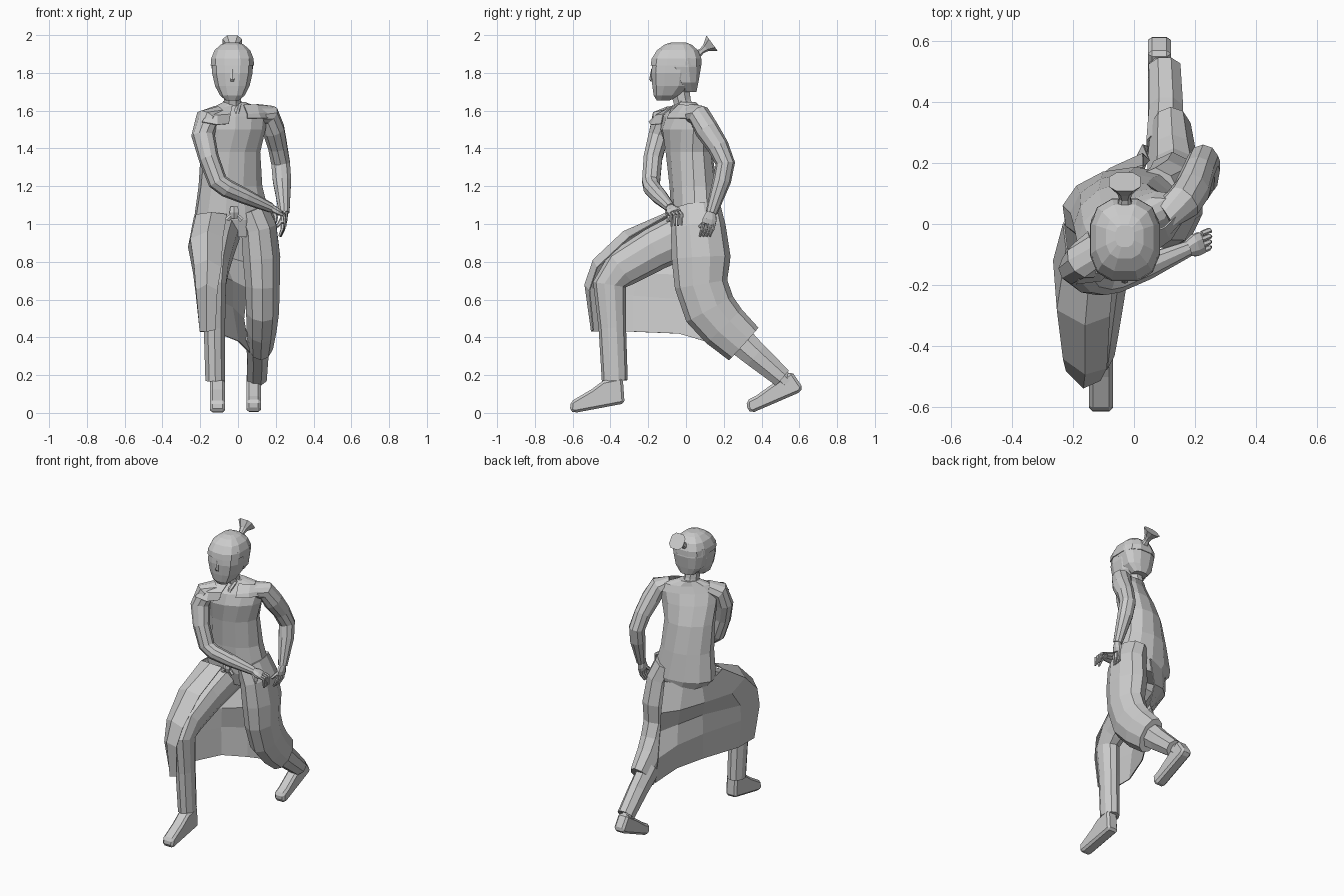
import bpy, bmesh, math
from mathutils import Vector, Matrix


def finish(name, bm):
    bmesh.ops.recalc_face_normals(bm, faces=bm.faces)
    me = bpy.data.meshes.new(name)
    bm.to_mesh(me)
    bm.free()
    ob = bpy.data.objects.new(name, me)
    bpy.context.collection.objects.link(ob)
    return ob


def loft(name, secs, n=10, ref=(1, 0, 0), flat=False, yaws=None, square=1.0):
    """Closed tube through sections (x, y, z, half_width, half_depth)."""
    bm = bmesh.new()
    ps = [Vector(s[:3]) for s in secs]
    rings = []
    for i, s in enumerate(secs):
        t = Vector((0, 0, 1))
        if not flat:
            t = (ps[min(i + 1, len(ps) - 1)] - ps[max(i - 1, 0)]).normalized()
        r = Vector(ref)
        if yaws:
            r = Matrix.Rotation(math.radians(yaws[i]), 3, 'Z') @ r
        u = (r - t * r.dot(t)).normalized()
        v = t.cross(u)
        ring = []
        for k in range(n):
            a = 2 * math.pi * (k + 0.5) / n
            c, d = (math.copysign(abs(q) ** square, q) for q in (math.cos(a), math.sin(a)))
            ring.append(bm.verts.new(ps[i] + u * s[3] * 1.04 * c + v * s[4] * 1.04 * d))
        rings.append(ring)
    for a, b in zip(rings, rings[1:]):
        for k in range(n):
            bm.faces.new((a[k], a[(k + 1) % n], b[(k + 1) % n], b[k]))
    bm.faces.new(rings[0])
    bm.faces.new(rings[-1])
    return finish(name, bm)


def sheet(name, cols, thick=0.006):
    """Cloth surface through a grid of points, given thickness."""
    bm = bmesh.new()
    g = [[bm.verts.new(p) for p in c] for c in cols]
    for a, b in zip(g, g[1:]):
        for k in range(len(a) - 1):
            bm.faces.new((a[k], a[k + 1], b[k + 1], b[k]))
    ob = finish(name, bm)
    m = ob.modifiers.new("thickness", 'SOLIDIFY')
    m.thickness, m.offset = thick, 0
    return ob


def prism(name, prof, x, hw):
    """Side profile (y, z) extruded across x with chamfered edges."""
    bm = bmesh.new()
    f = bm.faces.new([bm.verts.new((x - hw, y, z)) for y, z in prof])
    r = bmesh.ops.extrude_face_region(bm, geom=[f])
    bmesh.ops.translate(bm, vec=(2 * hw, 0, 0),
                        verts=[e for e in r["geom"] if isinstance(e, bmesh.types.BMVert)])
    ob = finish(name, bm)
    m = ob.modifiers.new("chamfer", 'BEVEL')
    m.width, m.segments = 0.014, 1
    return ob


def hand(name, wrist, knuckle, tip, spread, thumb):
    w, k, t, s = map(Vector, (wrist, knuckle, tip, spread))
    ref = s.normalized()
    mid = w.lerp(k, 0.6)
    loft(name + "_palm", [(*w, .024, .02), (*mid, .038, .02), (*k, .037, .015)], 8, ref)
    bend = k + (k - w).normalized() * 0.028
    for i in range(4):
        o = s * (i - 1.5)
        loft(f"{name}_finger_{i + 1}", [(*(k + o), .009, .01), (*(bend + o), .009, .009),
                                        (*(t + o * 0.9), .006, .006)], 6, ref)
    th = Vector(thumb)
    loft(name + "_thumb", [(*w.lerp(k, .3), .012, .012), (*mid.lerp(th, .6), .011, .011),
                           (*th, .007, .007)], 6, ref)


# torso of the coat, twisted at the shoulders
loft("coat_torso", [
    (-.01, .06, .93, .14, .10), (-.03, .055, 1.02, .20, .125), (-.04, .04, 1.2, .165, .12),
    (-.04, .015, 1.38, .155, .115), (-.02, -.01, 1.5, .17, .105), (-.01, -.01, 1.57, .18, .08),
    (-.01, 0, 1.615, .14, .055), (-.02, 0, 1.645, .06, .045)],
    12, flat=True, yaws=[8, 8, 12, 18, 26, 30, 30, 30])

# head, face, hair and topknot
loft("neck", [(-.025, 0, 1.58, .052, .05), (-.03, -.02, 1.65, .046, .048),
              (-.03, -.04, 1.74, .05, .055)], 8)
loft("face", [
    (-.03, -.12, 1.655, .035, .035), (-.03, -.1, 1.68, .064, .07), (-.03, -.077, 1.73, .09, .1),
    (-.03, -.072, 1.8, .106, .11), (-.03, -.065, 1.88, .106, .11)], 12, flat=True, square=.75)
loft("nose", [(-.03, -.18, 1.82, .008, .004), (-.03, -.187, 1.765, .012, .008),
              (-.03, -.18, 1.755, .01, .006)], 6, flat=True)
loft("hair_back", [
    (-.03, .02, 1.7, .05, .035), (-.03, .0, 1.75, .092, .065), (-.03, -.02, 1.83, .109, .098),
    (-.03, -.028, 1.88, .109, .098)], 12, flat=True, square=.8)
loft("hair_cap", [
    (-.03, -.052, 1.84, .113, .133), (-.03, -.05, 1.875, .111, .13), (-.03, -.045, 1.92, .093, .107),
    (-.03, -.042, 1.95, .06, .07), (-.03, -.04, 1.962, .03, .035)], 12, flat=True, square=.75)
loft("topknot", [(-.03, .045, 1.885, .03, .026), (-.03, .085, 1.917, .018, .015),
                 (-.03, .105, 1.933, .025, .022), (-.03, .138, 1.957, .052, .052)],
     8, square=.7)

# arms
loft("bent_arm", [
    (-.11, -.07, 1.575, .06, .05), (-.165, -.12, 1.555, .064, .06), (-.185, -.145, 1.47, .054, .06),
    (-.155, -.175, 1.35, .05, .052), (-.108, -.185, 1.225, .048, .05), (-.06, -.18, 1.19, .045, .047),
    (.04, -.14, 1.145, .042, .04), (.175, -.082, 1.085, .026, .025)], 10, ref=(0, 1, 0))
loft("hanging_arm", [
    (.1, .03, 1.585, .05, .05), (.16, .07, 1.575, .06, .058), (.188, .11, 1.5, .058, .062),
    (.21, .17, 1.41, .051, .055), (.226, .208, 1.32, .05, .05), (.233, .19, 1.23, .049, .047),
    (.245, .135, 1.06, .028, .03)], 10)
hand("crossed_hand", (.17, -.083, 1.087), (.222, -.06, 1.06), (.25, -.05, .99),
     (0, .019, .002), (.2, -.1, 1.01))
hand("hanging_hand", (.245, .135, 1.065), (.24, .12, 1.0), (.222, .1, .935),
     (.002, .019, 0), (.205, .07, .985))

# shoulder flaps and front lapel edges
sheet("shoulder_flap_bent", [
    [(-.03, -.07, 1.625), (-.04, -.12, 1.58), (-.05, -.13, 1.53)],
    [(-.09, -.07, 1.62), (-.11, -.16, 1.575), (-.11, -.185, 1.525)],
    [(-.14, -.06, 1.61), (-.17, -.16, 1.575), (-.19, -.195, 1.54)]])
sheet("shoulder_flap_hanging", [
    [(.03, -.04, 1.63), (.05, -.09, 1.58), (.05, -.1, 1.56)],
    [(.1, -.01, 1.63), (.11, -.04, 1.585), (.12, -.05, 1.56)],
    [(.14, .03, 1.625), (.155, .01, 1.59), (.165, .02, 1.56)]])
for side, s in (("left", -1), ("right", 1)):
    loft("collar_" + side, [(-.03 + s * .04, -.02, 1.645, .012, .012),
                            (-.03 + s * .025, -.075, 1.6, .014, .01),
                            (-.035 + s * .012, -.11, 1.52, .01, .006)], 6)

# belt knot at the waist
loft("belt_knot", [(-.02, -.085, 1.09, .022, .02), (-.02, -.09, 1.06, .028, .02),
                   (-.02, -.085, 1.03, .016, .015)], 6)
for s in (-1, 1):
    loft("belt_end", [(-.02, -.085, 1.06, .01, .008), (-.02 + s * .04, -.085, 1.02, .014, .008)], 6)

# legs and trousers
loft("front_trouser", [
    (-.08, .03, .96, .09, .12), (-.105, -.16, .87, .085, .11), (-.12, -.34, .765, .07, .1),
    (-.125, -.405, .68, .062, .085), (-.125, -.39, .45, .057, .07), (-.12, -.377, .17, .053, .066)], 10)
loft("rear_trouser", [(.1, .25, .415, .062, .085), (.105, .37, .305, .058, .07),
                      (.1, .51, .185, .054, .055)], 8)
loft("rear_ankle", [(.09, .46, .23, .04, .045), (.085, .54, .155, .037, .045)], 8)

# shoes
prism("front_shoe", [(-.44, .17), (-.335, .19), (-.325, .05), (-.59, 0), (-.615, .01),
                     (-.61, .06), (-.5, .125)], -.108, .04)
prism("rear_shoe", [(.46, .155), (.56, .22), (.618, .135), (.605, .11), (.35, 0),
                    (.325, .015), (.32, .065), (.37, .09)], .083, .038)

# coat skirt around the rear leg
loft("coat_rear_leg", [
    (.07, .055, 1.08, .09, .125), (.11, .065, .98, .095, .14), (.125, .08, .82, .1, .15),
    (.13, .08, .68, .092, .135), (.13, .125, .55, .088, .135), (.125, .2, .46, .08, .125),
    (.12, .305, .365, .066, .112)], 10)

# coat skirt draped over the front thigh, tucked under the seat and swept behind
sheet("coat_drape", [
    [(-.06, -.09, 1.05), (-.08, -.3, .93), (-.09, -.47, .77), (-.11, -.51, .65), (-.12, -.49, .44)],
    [(-.14, -.1, 1.06), (-.16, -.33, .96), (-.16, -.49, .81), (-.165, -.535, .68), (-.165, -.5, .43)],
    [(-.22, -.08, 1.05), (-.25, -.28, .92), (-.23, -.44, .78), (-.22, -.48, .65), (-.2, -.45, .43)],
    [(-.23, 0, 1.04), (-.262, -.12, .88), (-.235, -.25, .74), (-.22, -.28, .62), (-.2, -.28, .43)],
    [(-.18, .09, 1.02), (-.19, .07, .87), (-.11, -.02, .73), (-.115, -.02, .6), (-.1, -.04, .42)],
    [(-.09, .155, 1.0), (-.08, .18, .83), (-.03, .13, .7), (-.03, .14, .56), (0, .1, .38)],
    [(.03, .19, 1.0), (.03, .23, .8), (.05, .21, .66), (.03, .26, .5), (.06, .25, .32)]])
